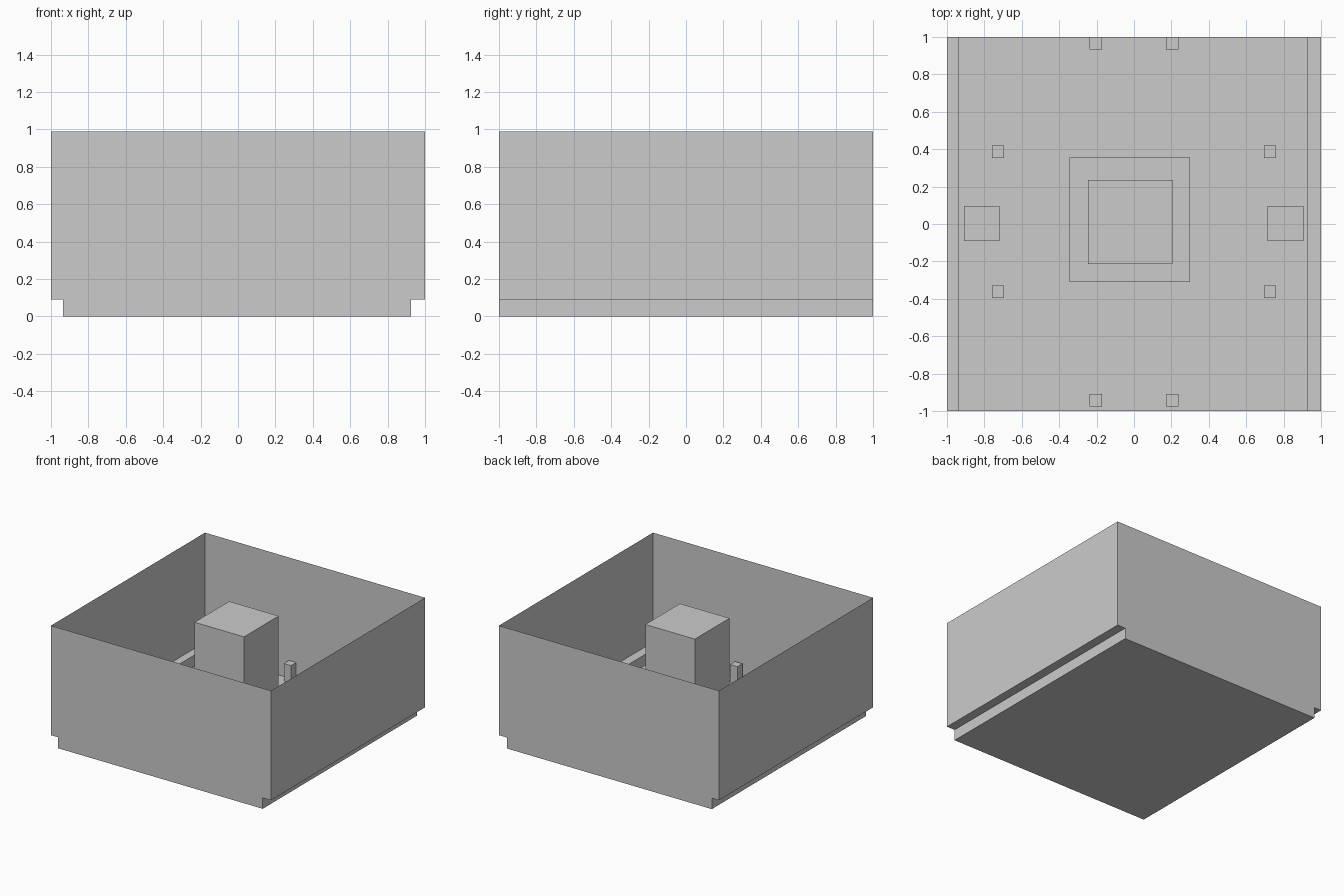
import bpy, bmesh

if "Cube" in bpy.data.objects:
    bpy.data.objects.remove(bpy.data.objects["Cube"])


def make_object(name, bm):
    mesh = bpy.data.meshes.new(name)
    bm.to_mesh(mesh)
    bm.free()
    obj = bpy.data.objects.new(name, mesh)
    bpy.context.collection.objects.link(obj)
    return obj


def box(name, x0, x1, y0, y1, z0, z1):
    bm = bmesh.new()
    bmesh.ops.create_cube(bm, size=1)
    for v in bm.verts:
        v.co.x = x1 if v.co.x > 0 else x0
        v.co.y = y1 if v.co.y > 0 else y0
        v.co.z = z1 if v.co.z > 0 else z0
    return make_object(name, bm)


# Open-topped thin shell: stepped profile swept from front to back
profile = [(-1, 0.99), (-1, 0.09), (-0.935, 0.09), (-0.935, 0),
           (0.925, 0), (0.925, 0.09), (1, 0.09), (1, 0.99)]
bm = bmesh.new()
front = [bm.verts.new((x, -1, z)) for x, z in profile]
back = [bm.verts.new((x, 1, z)) for x, z in profile]
for i in range(len(profile) - 1):
    bm.faces.new((front[i], front[i + 1], back[i + 1], back[i]))
bm.faces.new(front)
bm.faces.new(back[::-1])
bmesh.ops.recalc_face_normals(bm, faces=bm.faces)
make_object("room_shell", bm)

# Central plinth and tall pillar
box("plinth", -0.345, 0.30, -0.31, 0.355, 0, 0.10)
box("pillar", -0.245, 0.205, -0.215, 0.235, 0, 0.92)

# Low side blocks
for side, x in (("left", -0.815), ("right", 0.81)):
    box(side + "_block", x - 0.095, x + 0.095, -0.09, 0.097, 0, 0.19)

# Small posts: pairs at front and back walls, and four beside the blocks
for side, s in (("left", -1), ("right", 1)):
    for x, y, place in ((0.204, 0.966, "back_wall"), (0.204, -0.943, "front_wall"),
                        (0.727, 0.387, "back_inner"), (0.727, -0.362, "front_inner")):
        box(f"{place}_post_{side}", s * x - 0.033, s * x + 0.033,
            y - 0.033, y + 0.033, 0, 0.145)
